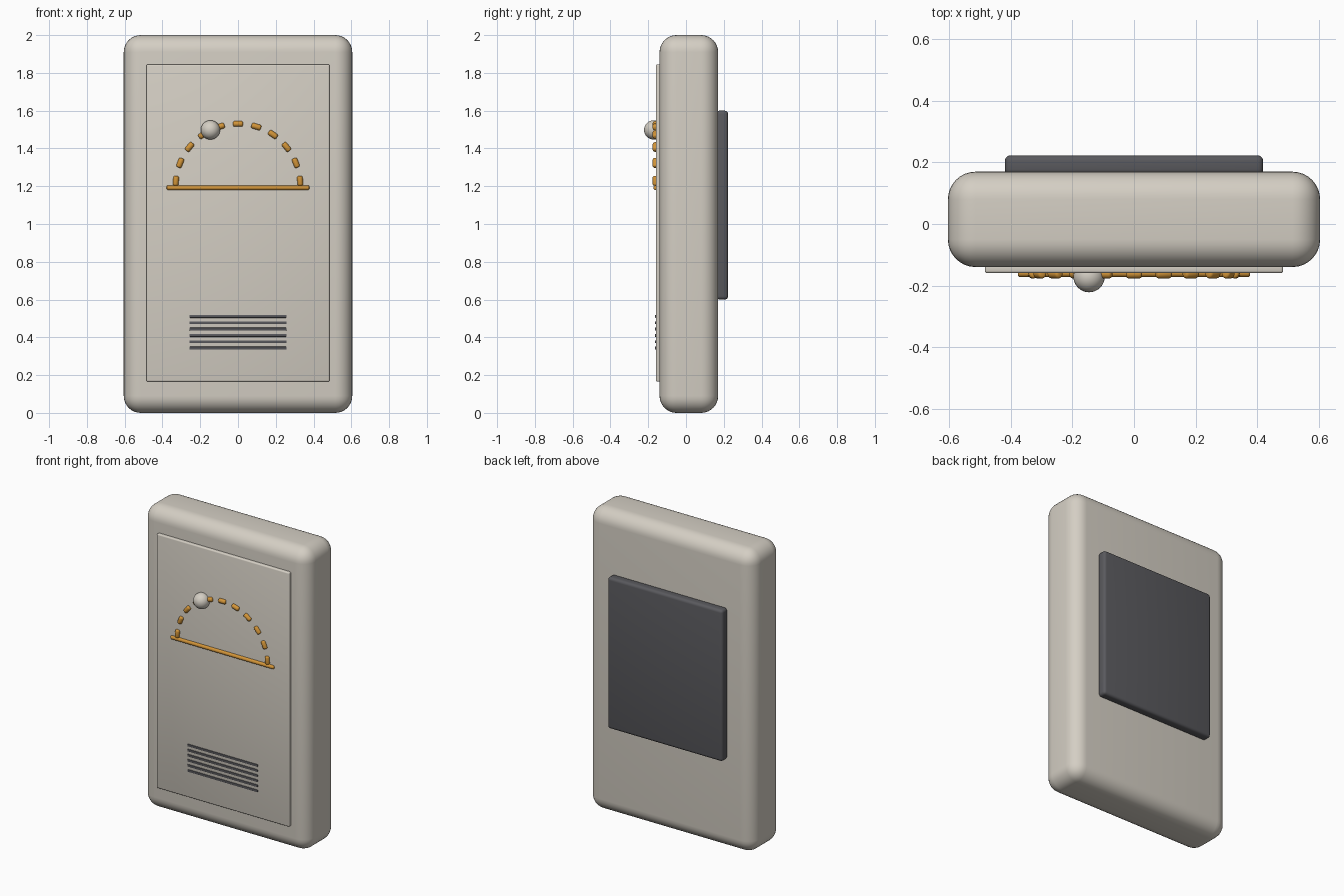
import bpy
import math
from mathutils import Vector

old = bpy.data.objects.get("Cube")
if old:
    bpy.data.objects.remove(old, do_unlink=True)


def material(name, rgb):
    m = bpy.data.materials.new(name)
    m.use_nodes = True
    m.diffuse_color = (*rgb, 1)
    m.node_tree.nodes["Principled BSDF"].inputs["Base Color"].default_value = (*rgb, 1)
    return m


BEIGE = material("warm_beige", (0.66, 0.62, 0.55))
CHARCOAL = material("charcoal", (0.10, 0.10, 0.11))
AMBER = material("amber", (0.65, 0.30, 0.04))


def finish(obj, name, mat, bevel=0, segments=4):
    obj.name = name
    obj.data.materials.append(mat)
    if bevel:
        mod = obj.modifiers.new("rounding", "BEVEL")
        mod.width = bevel
        mod.segments = segments
        mod.limit_method = "ANGLE"
        bpy.ops.object.modifier_apply(modifier=mod.name)
    bpy.ops.object.shade_smooth_by_angle(angle=math.radians(35))
    return obj


def box(name, x, y, z, mat, bevel, segments=4):
    """Rounded box from (low, high) extents on each axis."""
    spans = (x, y, z)
    bpy.ops.mesh.primitive_cube_add(size=1, location=[(a + b) / 2 for a, b in spans])
    obj = bpy.context.object
    obj.scale = [b - a for a, b in spans]
    bpy.ops.object.transform_apply(location=False, rotation=False)
    return finish(obj, name, mat, bevel, segments)


def rod(name, centre, direction, length, radius, mat):
    """Round bar with softened ends."""
    bpy.ops.mesh.primitive_cylinder_add(vertices=20, radius=radius, depth=length, location=centre)
    obj = bpy.context.object
    obj.rotation_euler = Vector(direction).to_track_quat("Z", "Y").to_euler()
    return finish(obj, name, mat, radius * 0.6, 3)


# Casing, raised front panel and rear cover
box("casing", (-0.605, 0.605), (-0.14, 0.17), (0, 2), BEIGE, 0.09, 8)
box("front_panel", (-0.485, 0.485), (-0.16, -0.13), (0.165, 1.845), BEIGE, 0.008, 3)
box("rear_cover", (-0.42, 0.42), (0.16, 0.223), (0.6, 1.6), CHARCOAL, 0.018)

# Speaker slots
for i in range(6):
    z = 0.343 + i * 0.0336
    box(f"speaker_slot_{i + 1}", (-0.257, 0.257), (-0.165, -0.156),
        (z - 0.0075, z + 0.0075), CHARCOAL, 0.003, 2)

# Horizon bar and dashed arc
rod("horizon_bar", (0, -0.16, 1.192), (1, 0, 0), 0.755, 0.0125, AMBER)
for i in range(11):
    a = math.radians(5 + 17 * i)
    spot = (0.33 * math.cos(a), -0.162, 1.2 + 0.33 * math.sin(a))
    rod(f"arc_dash_{i + 1}", spot, (-math.sin(a), 0, math.cos(a)), 0.052, 0.015, AMBER)

# Ball riding on the arc
bpy.ops.mesh.primitive_uv_sphere_add(segments=32, ring_count=16, radius=0.051,
                                     location=(-0.146, -0.171, 1.498))
finish(bpy.context.object, "arc_ball", BEIGE)
